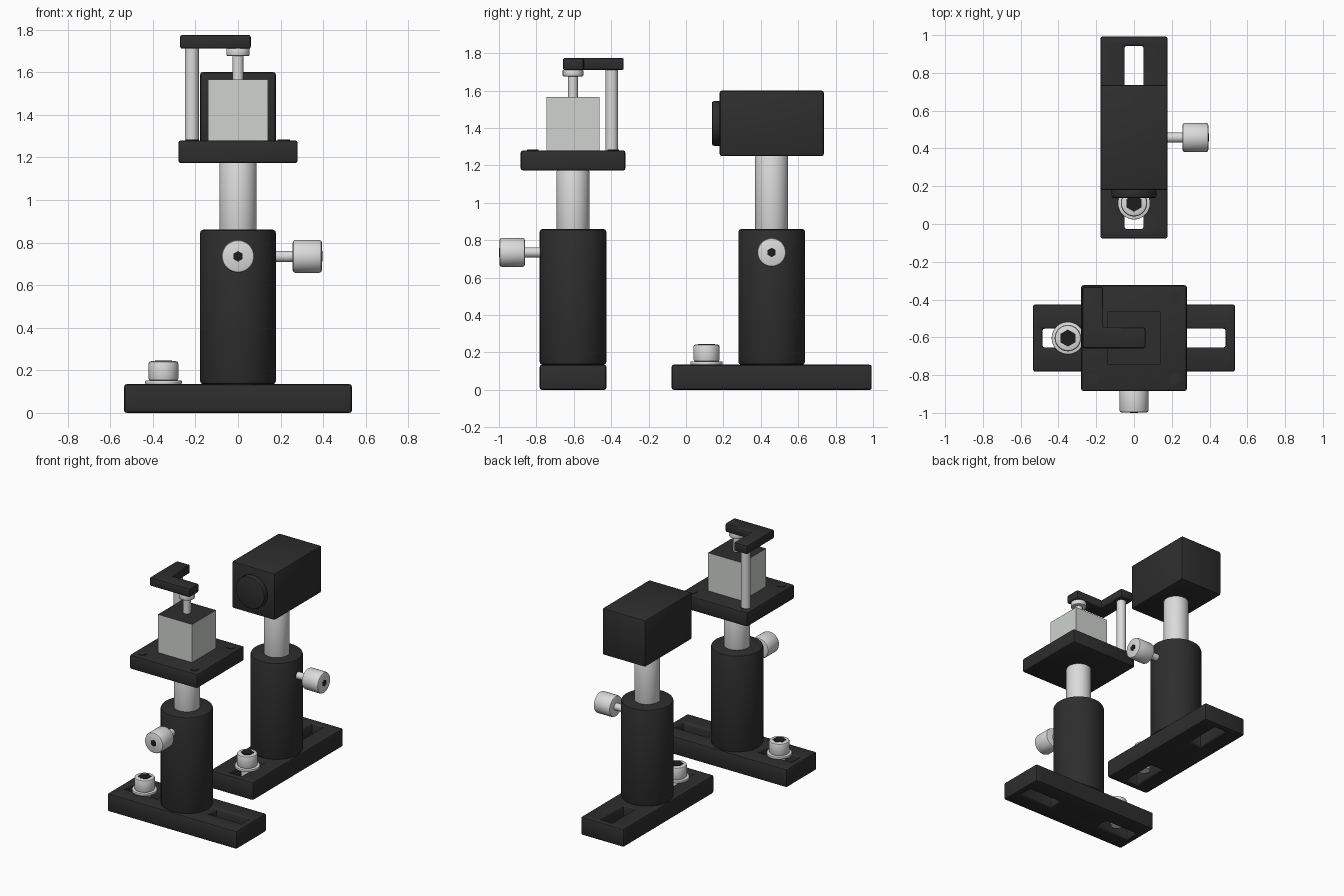
import bpy, bmesh
from math import radians
from mathutils import Matrix, Vector

cube = bpy.data.objects.get("Cube")
if cube:
    bpy.data.objects.remove(cube, do_unlink=True)


def material(name, rgb):
    m = bpy.data.materials.new(name)
    m.use_nodes = True
    m.diffuse_color = (*rgb, 1)
    m.node_tree.nodes["Principled BSDF"].inputs["Base Color"].default_value = (*rgb, 1)
    return m


BLACK = material("black anodised", (0.027, 0.027, 0.027))
METAL = material("bright steel", (0.7, 0.71, 0.7))
GLASS = material("pale glass", (0.62, 0.65, 0.62))
SOCKET = material("socket black", (0.012, 0.012, 0.012))


def finish(bm, name, mats, bevel=0.0):
    """Bevel the sharp edges, then make a smooth-by-angle object."""
    if bevel:
        sharp = [e for e in bm.edges if e.calc_face_angle(0) > radians(40)]
        bmesh.ops.bevel(bm, geom=sharp, offset=bevel, segments=2,
                        profile=0.5, affect='EDGES', clamp_overlap=True)
    bmesh.ops.recalc_face_normals(bm, faces=bm.faces)
    mesh = bpy.data.meshes.new(name)
    bm.to_mesh(mesh)
    bm.free()
    ob = bpy.data.objects.new(name, mesh)
    bpy.context.collection.objects.link(ob)
    for m in mats:
        mesh.materials.append(m)
    bpy.ops.object.select_all(action='DESELECT')
    ob.select_set(True)
    bpy.context.view_layer.objects.active = ob
    bpy.ops.object.shade_smooth_by_angle(angle=radians(35))
    return ob


def rod(name, start, axis, length, radius, mat, bevel=0.0, sides=48):
    """Cylinder running from start along axis."""
    bm = bmesh.new()
    direction = Vector(axis)
    turn = direction.to_track_quat('Z', 'Y').to_matrix().to_4x4()
    place = Matrix.Translation(Vector(start) + direction * length / 2) @ turn
    bmesh.ops.create_cone(bm, cap_ends=True, segments=sides, radius1=radius,
                          radius2=radius, depth=length, matrix=place)
    return finish(bm, name, [mat], bevel)


def plate(name, xs, ys, z0, z1, mat, skip=(), bevel=0.012):
    """Slab on a grid of cuts, leaving out the skipped cells."""
    bm = bmesh.new()
    grid = [[bm.verts.new((x, y, z0)) for y in ys] for x in xs]
    for i in range(len(xs) - 1):
        for j in range(len(ys) - 1):
            if (i, j) not in skip:
                bm.faces.new((grid[i][j], grid[i + 1][j],
                              grid[i + 1][j + 1], grid[i][j + 1]))
    bmesh.ops.delete(bm, geom=[v for v in bm.verts if not v.link_faces], context='VERTS')
    top = bmesh.ops.extrude_face_region(bm, geom=bm.faces[:])["geom"]
    moved = [g for g in top if isinstance(g, bmesh.types.BMVert)]
    bmesh.ops.translate(bm, verts=moved, vec=(0, 0, z1 - z0))
    bmesh.ops.recalc_face_normals(bm, faces=bm.faces)
    return finish(bm, name, [mat], bevel)


UP = (0, 0, 1)
BASE_TOP = 0.135
HOLDER_R = 0.178


def stand(prefix, y, along_x, knob_axis, screw, post_top):
    """Slotted base, post holder, post, thumb screw and base screw."""
    long_cuts = [-0.535, -0.485, -0.21, 0.21, 0.485, 0.535]
    short_cuts = [-HOLDER_R, -0.05, 0.05, HOLDER_R]
    if along_x:
        plate(prefix + "_base", long_cuts, [y + s for s in short_cuts],
              0, BASE_TOP, BLACK, {(1, 1), (3, 1)})
    else:
        plate(prefix + "_base", short_cuts, [y + s for s in long_cuts],
              0, BASE_TOP, BLACK, {(1, 1), (1, 3)})
    rod(prefix + "_post_holder", (0, y, BASE_TOP), UP, 0.725, HOLDER_R, BLACK, 0.014, 64)
    rod(prefix + "_post", (0, y, 0.8), UP, post_top - 0.8, 0.088, METAL, 0.01)

    # thumb screw in the side of the holder
    axis = Vector(knob_axis)
    centre = Vector((0, y, 0.735))
    rod(prefix + "_thumb_screw_shaft", centre + axis * 0.16, axis, 0.11, 0.026, METAL)
    rod(prefix + "_thumb_screw_knob", centre + axis * 0.257, axis, 0.137, 0.077, METAL, 0.012)
    rod(prefix + "_thumb_screw_socket", centre + axis * 0.392, axis, 0.004, 0.025, SOCKET, 0, 6)

    # cap screw clamping the base through its slot
    sx, sy = screw
    rod(prefix + "_washer", (sx, sy, BASE_TOP), UP, 0.017, 0.086, METAL, 0.003)
    rod(prefix + "_screw_head", (sx, sy, 0.15), UP, 0.093, 0.07, METAL, 0.012)
    rod(prefix + "_screw_socket", (sx, sy, 0.241), UP, 0.005, 0.045, SOCKET, 0, 6)
    rod(prefix + "_screw_shank", (sx, sy, 0.04), UP, 0.1, 0.042, METAL)


FRONT_Y, REAR_Y = -0.604, 0.458
stand("front", FRONT_Y, True, (0, -1, 0), (-0.35, FRONT_Y), 1.178)
stand("rear", REAR_Y, False, (1, 0, 0), (0, 0.11), 1.255)

# platform with corner screws
plate("platform", [-0.28, 0.28], [FRONT_Y - 0.28, FRONT_Y + 0.28], 1.173, 1.28, BLACK)
for i, sx in enumerate((-1, 1)):
    for j, sy in enumerate((-1, 1)):
        rod(f"platform_screw_{i}{j}", (sx * 0.215, FRONT_Y + sy * 0.215, 1.275),
            UP, 0.009, 0.03, BLACK, 0, 24)

# glass cube with a black top face
sample = plate("glass_cube", [-0.141, 0.141], [FRONT_Y - 0.141, FRONT_Y + 0.141],
               1.28, 1.565, GLASS, bevel=0)
sample.data.materials.append(BLACK)
for face in sample.data.polygons:
    if face.normal.z > 0.5:
        face.material_index = 1

# clamp: pillar, bent arm and pressing screw
rod("clamp_pillar", (-0.217, -0.397, 1.28), UP, 0.46, 0.033, METAL)
plate("clamp_arm", [-0.272, -0.163, 0.06], [-0.658, -0.548, -0.333],
      1.71, 1.775, BLACK, {(1, 1)}, 0.01)
rod("clamp_screw_shaft", (0, FRONT_Y, 1.565), UP, 0.16, 0.026, METAL)
rod("clamp_screw_collar", (0, FRONT_Y, 1.676), UP, 0.037, 0.055, METAL, 0.006)

# camera-like housing with a round front window
plate("housing", [-HOLDER_R, HOLDER_R], [0.18, 0.737], 1.25, 1.6, BLACK)
rod("housing_window", (0, 0.19, 1.425), (0, -1, 0), 0.052, 0.12, BLACK, 0.012)
